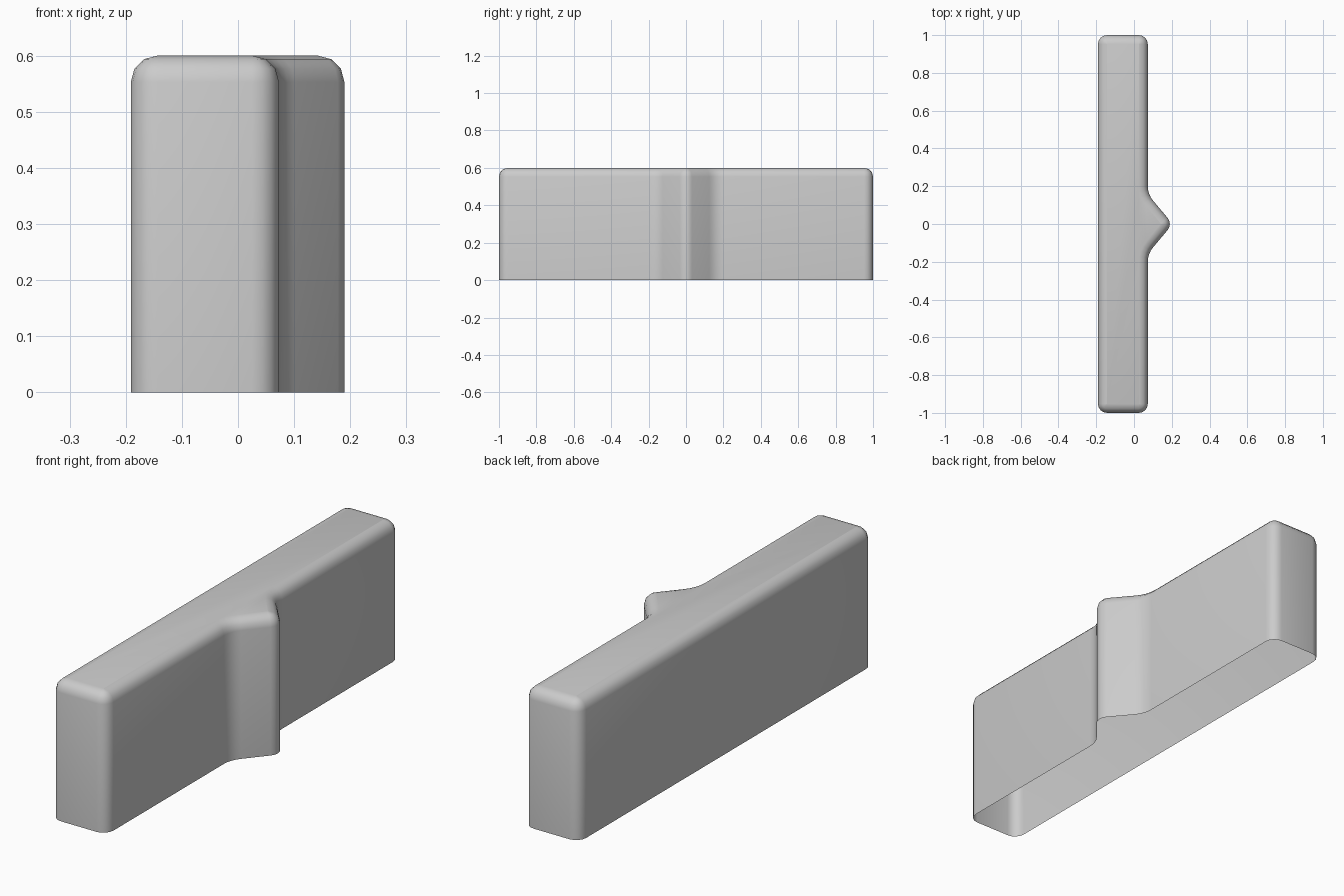
import bpy
import bmesh
import math
from mathutils import Vector

if "Cube" in bpy.data.objects:
    bpy.data.objects.remove(bpy.data.objects["Cube"])

HEIGHT, BEVEL, STEPS = 0.6, 0.047, 3

# Plan outline (counter-clockwise): corner x, y and fillet radius
CORNERS = [(-0.191, -1, 0.048), (0.073, -1, 0.048), (0.073, -0.157, 0.118),
           (0.205, 0, 0.05),
           (0.073, 0.157, 0.118), (0.073, 1, 0.048), (-0.191, 1, 0.048)]


def rounded_outline(corners, segments):
    """Fillet every corner; returns (point, outward normal) pairs."""
    result = []
    n = len(corners)
    for i, (x, y, r) in enumerate(corners):
        p = Vector((x, y))
        d0 = (p - Vector(corners[i - 1][:2])).normalized()
        d1 = (Vector(corners[(i + 1) % n][:2]) - p).normalized()
        n0, n1 = Vector((d0.y, -d0.x)), Vector((d1.y, -d1.x))
        sign = 1 if d0.cross(d1) > 0 else -1
        a0 = math.atan2(n0.y, n0.x)
        turn = math.atan2(n0.cross(n1), n0.dot(n1))
        centre = p - sign * (n0 + n1) * r / (1 + n0.dot(n1))
        for k in range(segments + 1):
            a = a0 + turn * k / segments
            normal = Vector((math.cos(a), math.sin(a)))
            result.append((centre + normal * r * sign, normal))
    return result


# Open-bottomed shell: straight walls, rounded top edge, flat top
outline = rounded_outline(CORNERS, 4)
levels = [(0, 0)]
for k in range(STEPS + 1):
    a = math.pi / 2 * k / STEPS
    levels.append((BEVEL * (1 - math.cos(a)), HEIGHT - BEVEL * (1 - math.sin(a))))

bm = bmesh.new()
rings = [[bm.verts.new((*(p - nrm * inset), z)) for p, nrm in outline]
         for inset, z in levels]
for low, high in zip(rings, rings[1:]):
    for i in range(len(low)):
        j = (i + 1) % len(low)
        bm.faces.new((low[i], low[j], high[j], high[i]))
bm.faces.new(rings[-1])

mesh = bpy.data.meshes.new("ridged_block_shell")
bm.to_mesh(mesh)
bm.free()
shell = bpy.data.objects.new("ridged_block_shell", mesh)
bpy.context.collection.objects.link(shell)
bpy.context.view_layer.objects.active = shell
shell.select_set(True)
bpy.ops.object.shade_smooth_by_angle(angle=math.radians(40))
